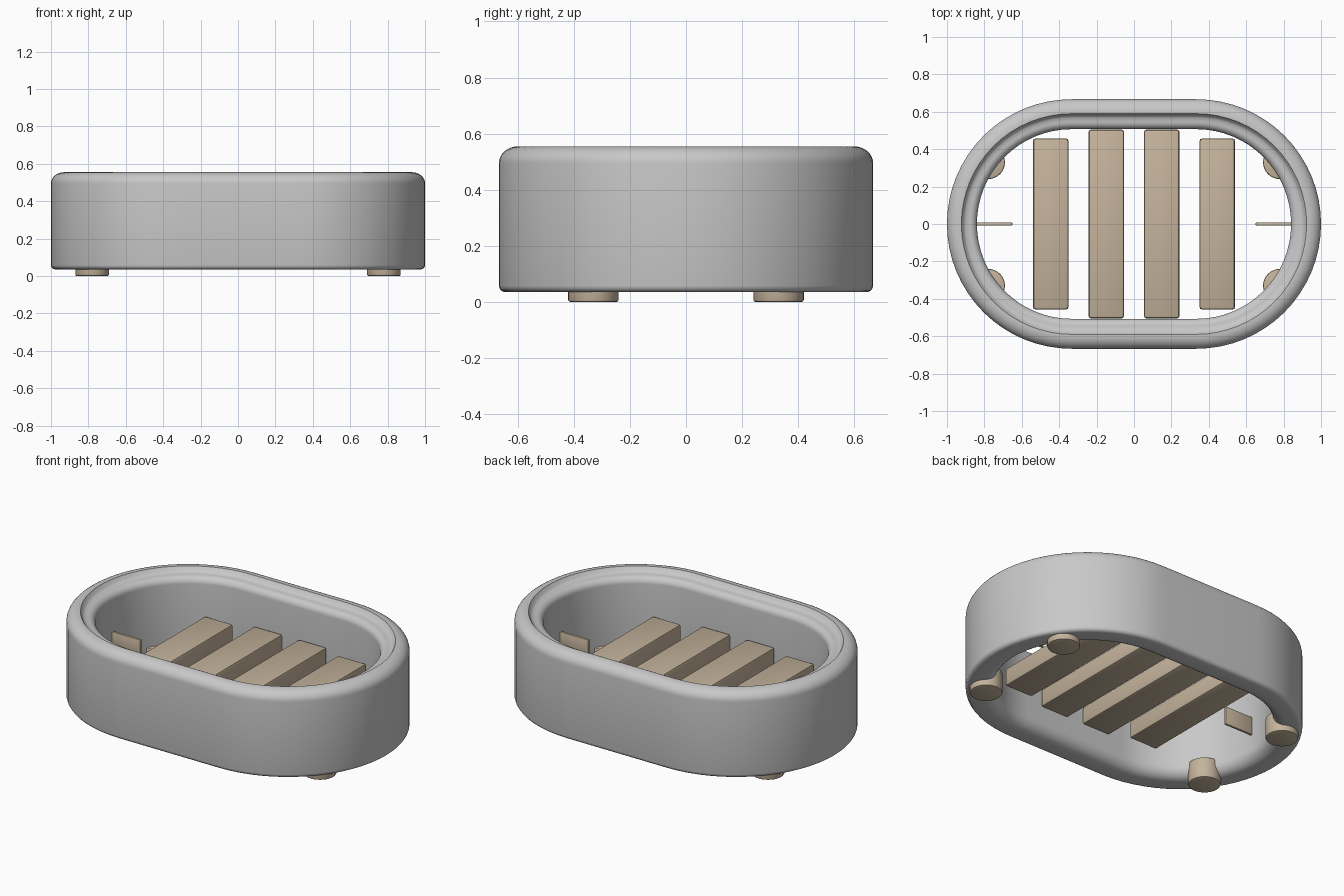
import bpy, bmesh, math

cube = bpy.data.objects.get("Cube")
if cube:
    bpy.data.objects.remove(cube)


def material(name, color):
    mat = bpy.data.materials.new(name)
    mat.use_nodes = True
    mat.diffuse_color = (*color, 1)
    mat.node_tree.nodes["Principled BSDF"].inputs["Base Color"].default_value = (*color, 1)
    return mat


GREY = material("soft grey", (0.58, 0.58, 0.58))
TAN = material("warm tan", (0.56, 0.455, 0.335))


def finish(name, bm, mat, angle=40):
    bmesh.ops.recalc_face_normals(bm, faces=bm.faces)
    mesh = bpy.data.meshes.new(name)
    bm.to_mesh(mesh)
    bm.free()
    mesh.materials.append(mat)
    obj = bpy.data.objects.new(name, mesh)
    bpy.context.collection.objects.link(obj)
    bpy.ops.object.select_all(action='DESELECT')
    obj.select_set(True)
    bpy.context.view_layer.objects.active = obj
    bpy.ops.object.shade_smooth_by_angle(angle=math.radians(angle))
    return obj


def arc(cd, cz, rd, rz, start, end, steps):
    """Elliptical arc in the wall section (inward distance, height)."""
    angles = [math.radians(start + (end - start) * i / steps) for i in range(steps + 1)]
    return [(cd + rd * math.cos(a), cz + rz * math.sin(a)) for a in angles]


def stadium_sweep(name, section, mat):
    """Sweep a closed section around the oval footprint."""
    straight, radius, steps = 0.333, 0.667, 32
    bm = bmesh.new()
    rings = []
    for side in (1, -1):
        for i in range(steps + 1):
            a = math.pi * (i / steps - 0.5) + (0 if side > 0 else math.pi)
            rings.append([bm.verts.new((side * straight + (radius - d) * math.cos(a),
                                        (radius - d) * math.sin(a), z)) for d, z in section])
    for r, ring in enumerate(rings):
        after = rings[(r + 1) % len(rings)]
        for k in range(len(section)):
            j = (k + 1) % len(section)
            bm.faces.new((ring[k], after[k], after[j], ring[j]))
    return finish(name, bm, mat)


# Thick oval wall: rounded outer rim, small inner step, rounded inner edges
section = arc(0.025, 0.058, 0.025, 0.023, 270, 180, 4)
section += arc(0.07, 0.495, 0.07, 0.06, 180, 90, 8)
section += [(0.077, 0.555), (0.09, 0.534), (0.1, 0.527)]
section += arc(0.12, 0.485, 0.04, 0.04, 90, 0, 8)
section += arc(0.09, 0.105, 0.07, 0.07, 0, -90, 8)
stadium_sweep("oval_wall", section, GREY)


def slat(name, x, length):
    bm = bmesh.new()
    bmesh.ops.create_cube(bm, size=1)
    for v in bm.verts:
        v.co = (x + v.co.x * 0.19, v.co.y * length, 0.245 + v.co.z * 0.11)
    bmesh.ops.bevel(bm, geom=bm.edges[:], offset=min(0.014, length * 0.25),
                    segments=2, profile=0.5, affect='EDGES')
    return finish(name, bm, TAN)


# Base slats, shortening towards the rounded ends
for side, label in ((1, "left"), (-1, "right")):
    slat(f"inner_slat_{label}", side * 0.148, 1.01)
    slat(f"outer_slat_{label}", side * 0.445, 0.915)
    slat(f"end_slat_{label}", side * 0.745, 0.016)

# Round feet, partly sunk into the wall
for sx, label in ((1, "left"), (-1, "right")):
    for sy, end in ((-1, "front"), (1, "back")):
        bm = bmesh.new()
        bmesh.ops.create_cone(bm, cap_ends=True, segments=32, radius1=0.09,
                              radius2=0.09, depth=0.125)
        bmesh.ops.translate(bm, vec=(sx * 0.78, sy * 0.33, 0.0625), verts=bm.verts)
        rims = [e for e in bm.edges if abs(e.verts[0].co.z - e.verts[1].co.z) < 0.001]
        bmesh.ops.bevel(bm, geom=rims, offset=0.008, segments=2, profile=0.5, affect='EDGES')
        finish(f"{end}_{label}_foot", bm, TAN)
